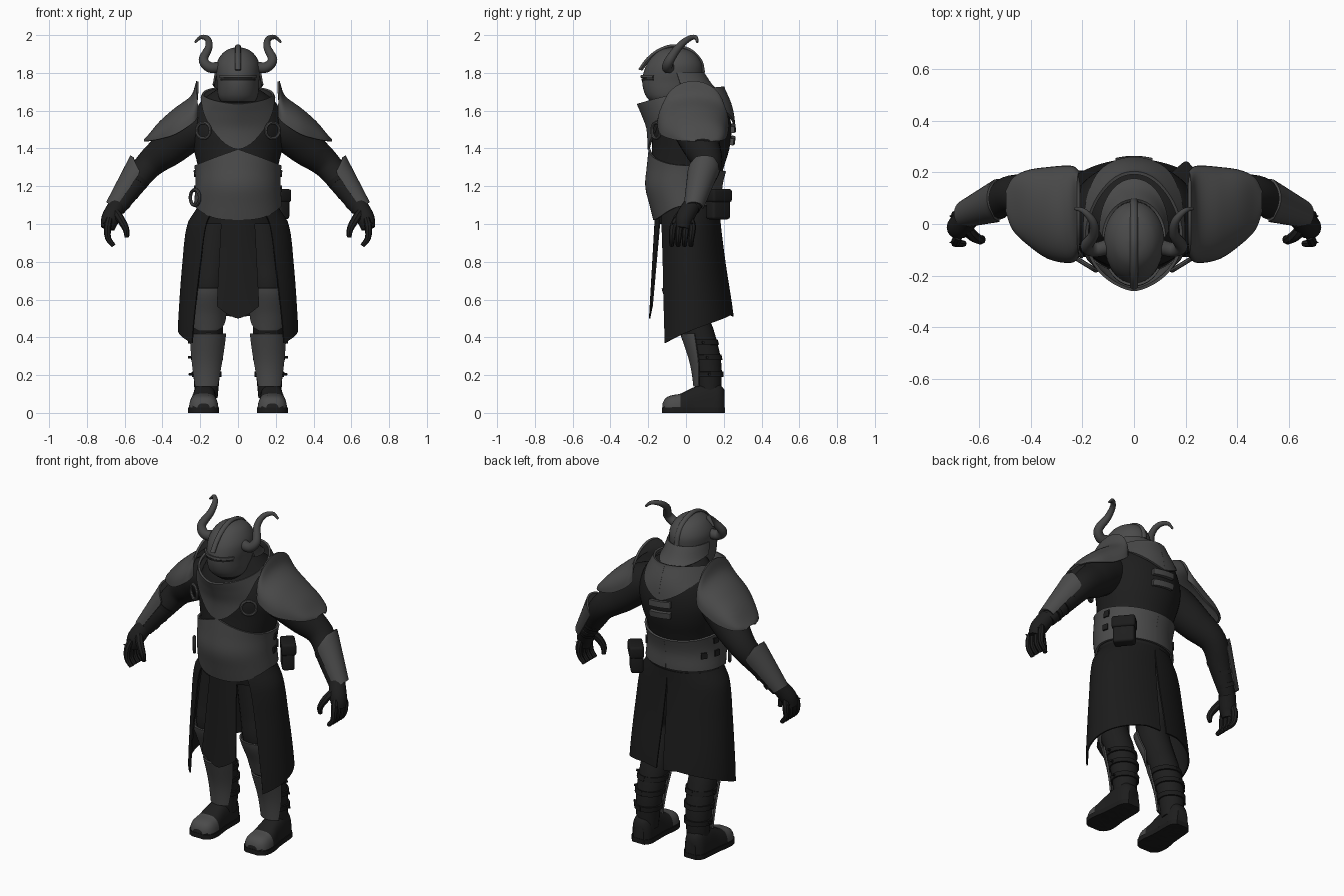
import bpy, bmesh, math
from math import pi, sin, cos, radians
from mathutils import Vector

if "Cube" in bpy.data.objects:
    bpy.data.objects.remove(bpy.data.objects["Cube"])

def material(name, v):
    m = bpy.data.materials.new(name)
    m.diffuse_color = (v, v, v, 1)
    m.use_nodes = True
    m.node_tree.nodes["Principled BSDF"].inputs["Base Color"].default_value = m.diffuse_color
    return m

STEEL = material("grey steel", 0.07)
HORN = material("horn grey", 0.06)
LEATHER = material("dark leather", 0.013)
CLOTH = material("black cloth", 0.011)

def spline(rows, k):
    """Smooth lookup in a table whose first column is the key."""
    n = len(rows)
    k = max(min(k, rows[-1][0]), rows[0][0])
    i = max(j for j in range(n - 1) if rows[j][0] <= k)
    a, b, p, q = rows[i], rows[i + 1], rows[max(i - 1, 0)], rows[min(i + 2, n - 1)]
    h = b[0] - a[0]
    t = (k - a[0]) / h
    out = []
    for c in range(1, len(a)):
        m0 = (b[c] - p[c]) / (b[0] - p[0]) * h
        m1 = (q[c] - a[c]) / (q[0] - a[0]) * h
        out.append((2*t**3 - 3*t*t + 1) * a[c] + (t**3 - 2*t*t + t) * m0
                   + (3*t*t - 2*t**3) * b[c] + (t**3 - t*t) * m1)
    return out

def finish(ob, mat, mirror=False, thick=0):
    ob.data.materials.append(mat)
    if thick:
        s = ob.modifiers.new("thickness", 'SOLIDIFY')
        s.thickness, s.offset = thick, 0
    if mirror:
        m = ob.modifiers.new("mirror", 'MIRROR')
        m.use_mirror_merge = False
    return ob

def grid(name, f, nu, nv, mat, close=False, cap=False, thick=0, mirror=False, mat2=None, rule=None):
    """Surface from f(u, v); u runs around, v along."""
    bm = bmesh.new()
    du = nu if close else nu - 1
    R = [[bm.verts.new(f(i / du, j / (nv - 1))) for i in range(nu)] for j in range(nv)]
    for j in range(nv - 1):
        for i in range(du):
            k = (i + 1) % nu
            bm.faces.new((R[j][i], R[j][k], R[j + 1][k], R[j + 1][i]))
    if cap:
        bm.faces.new(R[0][::-1])
        bm.faces.new(R[-1])
    bmesh.ops.recalc_face_normals(bm, faces=bm.faces)
    if rule:
        for fc in bm.faces:
            fc.material_index = int(rule(fc.calc_center_median()))
    me = bpy.data.meshes.new(name)
    bm.to_mesh(me)
    bm.free()
    ob = bpy.data.objects.new(name, me)
    bpy.context.collection.objects.link(ob)
    finish(ob, mat, mirror, thick)
    if mat2:
        me.materials.append(mat2)
    return ob

def tube(name, pts, mat, sides=16, steps=6, mirror=True):
    """Tapered round limb through (x, y, z, radius) points."""
    rows = [(i, *p) for i, p in enumerate(pts)]
    n = len(pts) - 1
    def f(u, v):
        x, y, z, r = spline(rows, v * n)
        d = Vector(spline(rows, v*n + .02)[:3]) - Vector(spline(rows, v*n - .02)[:3])
        q = Vector((0, 0, 1)).rotation_difference(d)
        return Vector((x, y, z)) + q @ Vector((r * cos(2*pi*u), r * sin(2*pi*u), 0))
    return grid(name, f, sides, n * steps + 1, mat, True, True, mirror=mirror)

def oval(rows, a, z, off=0):
    """Point on an oval body section; angle 0 is the front."""
    rx, y0, y1 = spline(rows, z)
    return Vector(((rx + off) * sin(a), (y0 + y1) / 2 - ((y1 - y0) / 2 + off) * cos(a), z))

def shell(name, rows, a0, a1, low, high, off, mat, nu=48, nv=12, thick=.012, mirror=False, point=0):
    """Plate on an oval body between edge lines low(a), high(a); point pinches the upper front."""
    def f(u, v):
        a = a0 + (a1 - a0) * u
        p = oval(rows, a, low(a) + (high(a) - low(a)) * v, off)
        if point and cos(a) > 0:
            p.x *= abs(sin(a))**(point * min(1, max(0, (p.z - 1.42) / .18)))
        return p
    return grid(name, f, nu, nv, mat, thick=thick, mirror=mirror)

# Torso under the plates: z, half width, front y, back y
BODY = [(1.0, .22, -.15, .17), (1.1, .215, -.175, .175), (1.2, .208, -.198, .175), (1.3, .212, -.19, .2),
        (1.4, .235, -.18, .23), (1.5, .25, -.175, .24), (1.6, .225, -.14, .225), (1.66, .185, -.1, .19), (1.72, .1, -.1, .09)]
grid("torso", lambda u, v: oval(BODY, 2*pi*u, 1 + .72*v), 48, 30, LEATHER, True, True)

# Belly plate wrapping the waist
shell("belly_plate", BODY, -pi, pi,
      lambda a: 1.022 + .075 * abs(sin(a))**3 if cos(a) > 0 else 1.097,
      lambda a: (1.395 - .085 * abs(sin(a))) if cos(a) > 0 else 1.31 + .03 * cos(a), .012, STEEL, 73, 14)

# Chest and back yoke with the beaked collar
YOKE = [(1.36, .235, -.19, .235), (1.5, .25, -.195, .247), (1.58, .23, -.222, .24),
        (1.64, .198, -.248, .225), (1.72, .162, -.27, .19)]
shell("chest_yoke", YOKE, -pi, pi,
      lambda a: 1.395 + .275 * abs(sin(a))**1.7 if cos(a) > 0 else 1.53 + .14 * abs(sin(a))**1.3,
      lambda a: 1.682 - .045 * cos(a) + .01 * sin(a)**2, .008, STEEL, 73, 14, point=.35)

# Back straps and side buckles
for i, z in enumerate((1.425, 1.49)):
    shell(f"back_strap_{i+1}", BODY, pi - .27, pi + .27, lambda a: z + .015*sin(2*a), lambda a: z + .035 + .015*sin(2*a),
          .014, STEEL, 8, 3, .02)
for i, (a, z) in enumerate(((1.75, 1.17), (1.75, 1.25), (2.15, 1.17))):
    shell(f"side_buckle_{i+1}", BODY, a - .08, a + .08, lambda t: z, lambda t: z + .035, .02, LEATHER, 4, 3, .012, True)

# Helmet with dark chin, eye slit, brow, neck guard and crest
HELM = [(1.62, .06, -.15, -.02), (1.66, .098, -.2, .02), (1.70, .109, -.222, .06), (1.755, .112, -.232, .08),
        (1.8, .117, -.225, .087), (1.85, .113, -.205, .083), (1.9, .085, -.165, .05), (1.925, .05, -.125, .005), (1.937, .008, -.075, -.06)]
grid("helmet", lambda u, v: oval(HELM, 2*pi*u, 1.62 + .317 * sin(v*pi/2)), 40, 32, STEEL, True, True,
     mat2=LEATHER, rule=lambda c: c.z < 1.66)
shell("eye_slit", HELM, -.9, .9, lambda a: 1.76, lambda a: 1.771, .002, CLOTH, 24, 3, .005)
shell("brow_ridge", HELM, -.9, .9, lambda a: 1.774, lambda a: 1.787, .006, STEEL, 24, 3, .01)
GUARD = [(1.69, .15, -.2, .185), (1.73, .132, -.2, .14), (1.8, .118, -.2, .092)]
shell("neck_guard", GUARD, 1.6, 2*pi - 1.6, lambda a: 1.74 + .04*cos(a), lambda a: 1.8, 0, STEEL, 32, 8, .01)
CREST = [(0, -.242, 1.815), (1, -.2, 1.872), (2, -.14, 1.918), (3, -.065, 1.94), (4, .02, 1.918), (5, .075, 1.862), (6, .09, 1.8)]
def crest(u, v):
    y, z = spline(CREST, 6 * v)
    out = Vector((0, y + .07, z - 1.77)).normalized() * (.012 * sin(2*pi*u))
    return Vector((.015 * cos(2*pi*u), y, z)) + out
grid("helmet_crest", crest, 10, 31, STEEL, True, True)
tube("horn", [(.09, -.085, 1.83, .03), (.15, -.1, 1.83, .028), (.183, -.085, 1.87, .025), (.155, -.04, 1.935, .02),
              (.16, .01, 1.978, .016), (.195, .05, 1.989, .011), (.228, .06, 1.962, .006)], HORN)

# Shoulder guards: step, x, top z, bottom z, front y, back y
PAULDRON = [(0, .215, 1.755, 1.57, -.12, .2), (1, .245, 1.675, 1.53, -.145, .22), (2, .33, 1.61, 1.475, -.13, .215),
            (3, .41, 1.54, 1.45, -.075, .203), (4, .465, 1.475, 1.44, -.02, .175), (5, .492, 1.445, 1.437, .05, .125)]
def pauldron(u, v):
    x, zt, zb, y0, y1 = spline(PAULDRON, 5 * v)
    return (x, (y0 + y1)/2 - (y1 - y0)/2 * cos(pi*u), zb + (zt - zb) * max(sin(pi*u), 0)**.8)
grid("shoulder_guard", pauldron, 25, 26, STEEL, thick=.012, mirror=True)

# Arms, from wrist to shoulder, with forearm guards and straps
tube("arm", [(.64, .03, 1.08, .043), (.56, .07, 1.2, .062), (.47, .115, 1.315, .075),
             (.36, .085, 1.405, .097), (.26, .05, 1.49, .11), (.17, .04, 1.53, .1)], LEATHER, 20)
TOP, END, OUT = Vector((.5, .1, 1.31)), Vector((.655, .04, 1.085)), Vector((.79, 0, .61))
def vambrace(u, v):
    r = .083 - .035 * v
    a = (u - .5) * radians(190) * min(1, .35 + 4.5 * v)
    return TOP.lerp(END, v) + OUT * r * cos(a) + Vector((0, r * sin(a), 0))
grid("forearm_guard", vambrace, 17, 16, STEEL, thick=.01, mirror=True)
for i, t in enumerate((.3, .55, .8)):
    c = TOP.lerp(END, t)
    d = (END - TOP).normalized() * .012
    r = .077 - .03 * t
    c = c - OUT * .012
    tube(f"forearm_strap_{i+1}", [(*(c + d), r), (*(c - d), r)], CLOTH, 18, 2)

# Gloved hands with fingers and knuckle studs
tube("palm", [(.69, -.017, .975, .036), (.675, -.008, 1.03, .048), (.64, .03, 1.1, .046)], LEATHER)
for i in range(4):
    y = -.068 + .034 * i
    tube(f"finger_{i+1}", [(.658, y - .008, .885, .012), (.688, y - .006, .925, .016), (.69, y, .985, .019), (.68, y * .7, 1.03, .017)], LEATHER, 8, 3)
    tube(f"knuckle_stud_{i+1}", [(.685, y, 1.0, .012), (.714, y - .004, 1.004, .002)], LEATHER, 6, 2)
tube("thumb", [(.588, -.055, .93, .012), (.594, -.062, .975, .018), (.625, -.045, 1.03, .022), (.655, -.01, 1.07, .022)], LEATHER, 8, 3)

# Legs: z, x, y, radius
LEG = [(.08, .168, .125, .06), (.25, .165, .115, .073), (.4, .16, .075, .08), (.52, .16, .03, .08),
       (.66, .155, -.02, .09), (.8, .14, 0, .105), (1.02, .11, .01, .11)]
tube("leg", [(*r[1:3], r[0], r[3]) for r in LEG], LEATHER, 20)
def leg_plate(name, z0, z1, spread, off, mat, nu=17, nv=14, thick=.01):
    def f(u, v):
        a = spread(v) * (2*u - 1)
        z = z0 + (z1 - z0) * v
        x, y, r = spline(LEG, z)
        return (x + (r + off) * sin(a), y - (r + off) * cos(a), z)
    return grid(name, f, nu, nv, mat, thick=thick, mirror=True)
leg_plate("knee_guard", .435, .66, lambda v: radians(28 + 55 * min(1, 3*v)**.6), .014, STEEL)
leg_plate("shin_guard", .14, .42, lambda v: radians(46 + 30 * v), .014, STEEL)
for i, z in enumerate((.19, .28, .36)):
    leg_plate(f"shin_strap_{i+1}", z, z + .028, lambda v: pi, .004, CLOTH, 25, 3)
    x, y, r = spline(LEG, z)
    tube(f"strap_buckle_{i+1}", [(x + r - .01, y, z + .014, .008), (x + r + .025, y + .005, z + .014, .007)], LEATHER, 8, 2)

# Boots with steel toe caps: y, half width, height
BOOT = [(-.125, .035, .05), (-.112, .06, .075), (-.08, .076, .092), (-.03, .078, .102), (.04, .068, .135),
        (.12, .064, .16), (.18, .058, .15), (.205, .035, .12)]
def boot(u, v):
    y = -.125 + .33 * v
    w, h = spline(BOOT, y)
    c, s = cos(2*pi*u), sin(2*pi*u)
    return (.182 - .04 * max(y, 0) + w * math.copysign(abs(c)**.6, c), y, h * max(s, 0)**.7)
grid("boot", boot, 32, 25, LEATHER, True, True, mirror=True, mat2=STEEL, rule=lambda c: c.y < -.035 and c.z > .033)
def sole(u, v):
    y = -.127 + .334 * v
    w = spline(BOOT, y)[0] + .004
    return (.182 - .04 * max(y, 0) + w * max(-1, min(1, 1.5 * cos(2*pi*u))), y, .014 + .014 * max(-1, min(1, 1.5 * sin(2*pi*u))))
grid("boot_sole", sole, 16, 25, CLOTH, True, True, mirror=True)

# Long split skirt, open at the front and slit at the back
SKIRT = [(.35, .316, -.19, .255), (.5, .312, -.185, .25), (.8, .29, -.17, .205), (1.0, .264, -.165, .18), (1.08, .215, -.16, .175)]
def skirt(u, v):
    a0 = radians(38 + 12 * v)
    a = a0 + (pi - .07 * v - a0) * u
    hem = .37 + .14 * min(1, u * 1.15) + .02 * sin(pi * u)
    return oval(SKIRT, a, 1.08 + (hem - 1.08) * v)
grid("skirt_panel", skirt, 33, 20, CLOTH, thick=.008, mirror=True)
def flap(u, v):
    w, s = .085 + .027 * v, 2*u - 1
    tip = .565 - .065 * (1 - abs(s)**1.5)
    return (w * s, -.16 - .032 * v + .025 * s * s * (1 - .5*v), 1.06 + (tip - 1.06) * v)
grid("front_flap", flap, 13, 14, CLOTH, thick=.008)

# Harness rings and hip ring
def ring(name, loc, turn, size, mirror):
    bpy.ops.mesh.primitive_torus_add(major_radius=size, minor_radius=.009, major_segments=28, minor_segments=8,
                                     location=loc, rotation=(pi/2, 0, turn))
    bpy.ops.object.transform_apply(location=True, rotation=True, scale=True)
    ob = bpy.context.object
    ob.name = name
    finish(ob, STEEL, mirror)
ring("harness_ring", (.183, -.158, 1.495), .55, .042, True)
ring("hip_ring", (-.228, -.09, 1.14), -.95, .042, False)

# Belt pouch with a lid
def box(name, loc, size, mat):
    bpy.ops.mesh.primitive_cube_add(size=1, location=loc, rotation=(0, 0, radians(-50)))
    ob = bpy.context.object
    ob.name, ob.scale = name, size
    bpy.ops.object.transform_apply(location=True, rotation=True, scale=True)
    b = ob.modifiers.new("bevel", 'BEVEL')
    b.width, b.segments = .014, 3
    finish(ob, mat)
box("pouch", (.212, .17, 1.095), (.12, .07, .14), LEATHER)
box("pouch_lid", (.214, .172, 1.15), (.132, .082, .07), CLOTH)

# Bake the modifiers and smooth the surfaces
bpy.ops.object.select_all(action='SELECT')
bpy.context.view_layer.objects.active = bpy.data.objects["torso"]
bpy.ops.object.convert(target='MESH')
bpy.ops.object.shade_smooth_by_angle(angle=radians(40))
